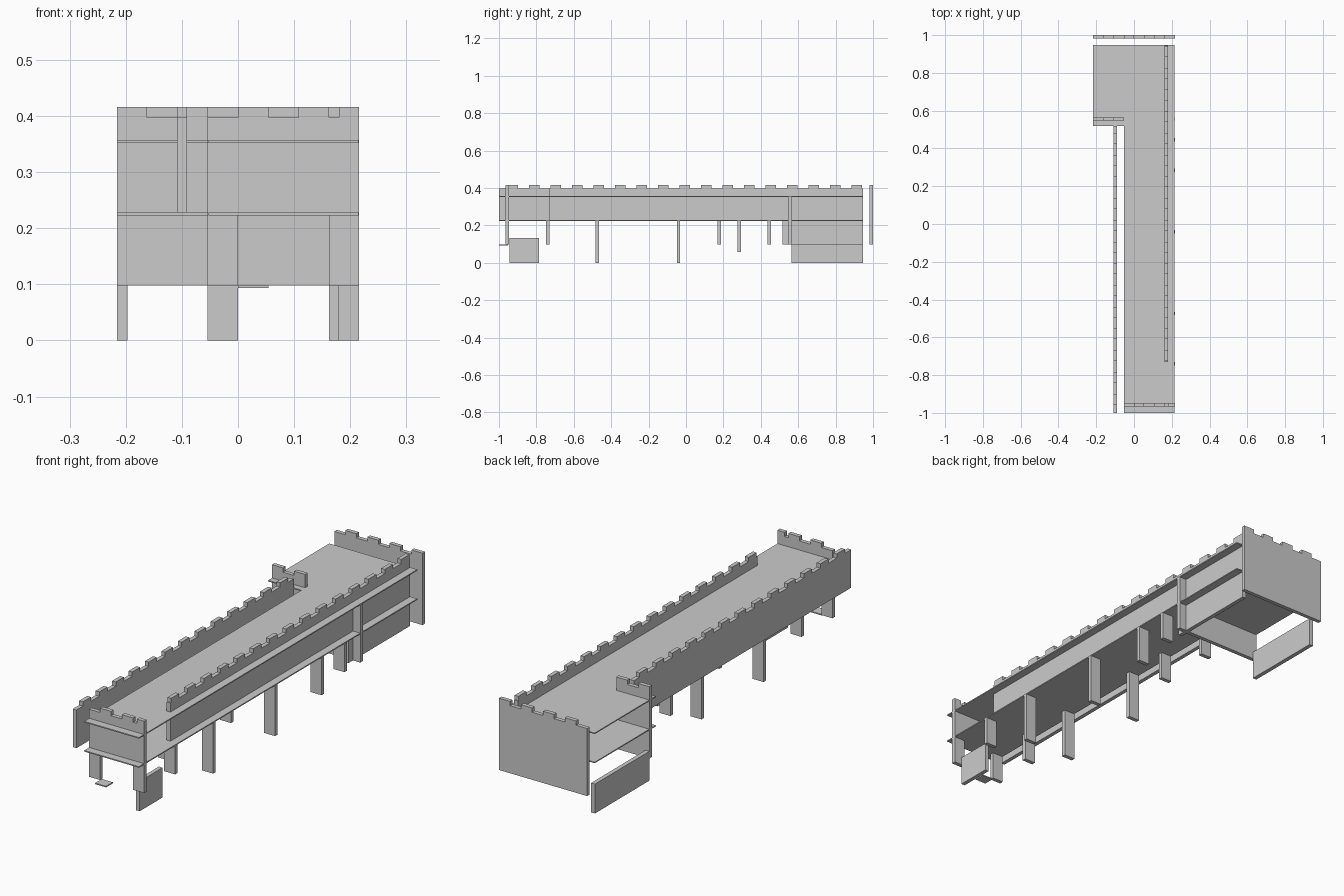
import bpy, bmesh

if "Cube" in bpy.data.objects:
    bpy.data.objects.remove(bpy.data.objects["Cube"])

def add_boxes(name, boxes):
    """One object made of boxes given as (x0, x1, y0, y1, z0, z1)."""
    bm = bmesh.new()
    for x0, x1, y0, y1, z0, z1 in boxes:
        geom = bmesh.ops.create_cube(bm, size=1)
        for v in geom["verts"]:
            v.co = (x1 if v.co.x > 0 else x0,
                    y1 if v.co.y > 0 else y0,
                    z1 if v.co.z > 0 else z0)
    return finish(name, bm)

def finish(name, bm):
    mesh = bpy.data.meshes.new(name)
    bm.to_mesh(mesh)
    bm.free()
    ob = bpy.data.objects.new(name, mesh)
    bpy.context.collection.objects.link(ob)
    return ob

def prism(name, profile, to3d, lo, hi):
    """Extrude a flat outline between two depths."""
    bm = bmesh.new()
    a = [bm.verts.new(to3d(u, v, lo)) for u, v in profile]
    b = [bm.verts.new(to3d(u, v, hi)) for u, v in profile]
    n = len(a)
    bm.faces.new(a)
    bm.faces.new(b[::-1])
    for i in range(n):
        bm.faces.new((a[i], b[i], b[(i + 1) % n], a[(i + 1) % n]))
    bmesh.ops.recalc_face_normals(bm, faces=bm.faces)
    return finish(name, bm)

TOP, LOW = 0.416, 0.397          # merlon top, notch floor
DECK, MID, FOOT = 0.357, 0.223, 0.098
R = 0.216                        # half width

def battlement(name, u0, u1, bottom, merlons, axis, lo, hi):
    """Wall whose top edge steps up at every merlon."""
    pts = [(u0, bottom), (u0, LOW)]
    for a, b in merlons:
        a, b = max(a, u0), min(b, u1)
        if b - a > 0.004:
            pts += [(a, LOW), (a, TOP), (b, TOP), (b, LOW)]
    pts += [(u1, LOW), (u1, bottom)]
    clean = []
    for p in pts:
        if p in clean:
            # merlon flush with an end: drop the repeated notch point
            continue
        clean.append(p)
    to3d = (lambda u, v, d: (u, d, v)) if axis == "x" else (lambda u, v, d: (d, u, v))
    return prism(name, clean, to3d, lo, hi)

# Two L-shaped floors
outline = [(-0.053, -1), (0.215, -1), (0.215, 0.947), (-R, 0.947), (-R, 0.52), (-0.053, 0.52)]
for name, z in (("upper_deck", DECK), ("lower_deck", 0.228)):
    prism(name, outline, lambda u, v, d: (u, v, d), z - 0.005, z)

# Crenellated walls
side = [(-0.955 + 0.115 * k, -0.955 + 0.115 * k + 0.056) for k in range(17)]
battlement("left_parapet", -1, 0.52, 0.228, side, "y", -0.109, -0.091)
battlement("right_parapet", -0.73, 0.945, 0.228, side, "y", 0.162, 0.18)
front = [(-0.216, -0.162), (-0.108, -0.054), (0, 0.054), (0.108, 0.162), (0.18, R)]
back = [(-0.162, -0.108), (-0.054, 0), (0.054, 0.108), (0.162, R)]
battlement("front_wall", -0.054, R, MID, front, "x", -0.965, -0.947)
battlement("back_wall", -R, R, FOOT, back, "x", 0.982, 1.0)
battlement("inner_corner_wall", -R, -0.054, FOOT, front, "x", 0.547, 0.565)

# Cross wall under the upper deck, lower side panels, entry step
add_boxes("cross_wall", [(-0.054, R, 0.547, 0.565, FOOT, 0.352)])
add_boxes("right_lower_wall", [(0.162, 0.18, 0.515, 0.945, FOOT, MID)])
add_boxes("left_base_panel", [(-R, -0.197, 0.565, 0.945, 0, 0.13)])
add_boxes("front_base_panel", [(0.162, 0.18, -0.945, -0.785, 0, 0.132)])
add_boxes("entry_step", [(0, 0.054, -1, -0.953, 0.093, 0.098)])

# Support legs: y centre and foot height on each side
left = [(-0.956, FOOT), (-0.74, FOOT), (-0.474, 0), (-0.04, 0), (0.177, FOOT), (0.445, FOOT)]
right = [(-0.956, FOOT), (-0.74, FOOT), (-0.474, 0), (-0.04, 0), (0.285, 0.057), (0.445, FOOT)]
for name, x, legs in (("left_legs", -0.054, left), ("right_legs", 0.162, right)):
    add_boxes(name, [(x, x + 0.054, y - 0.009, y + 0.009, z, MID) for y, z in legs])
